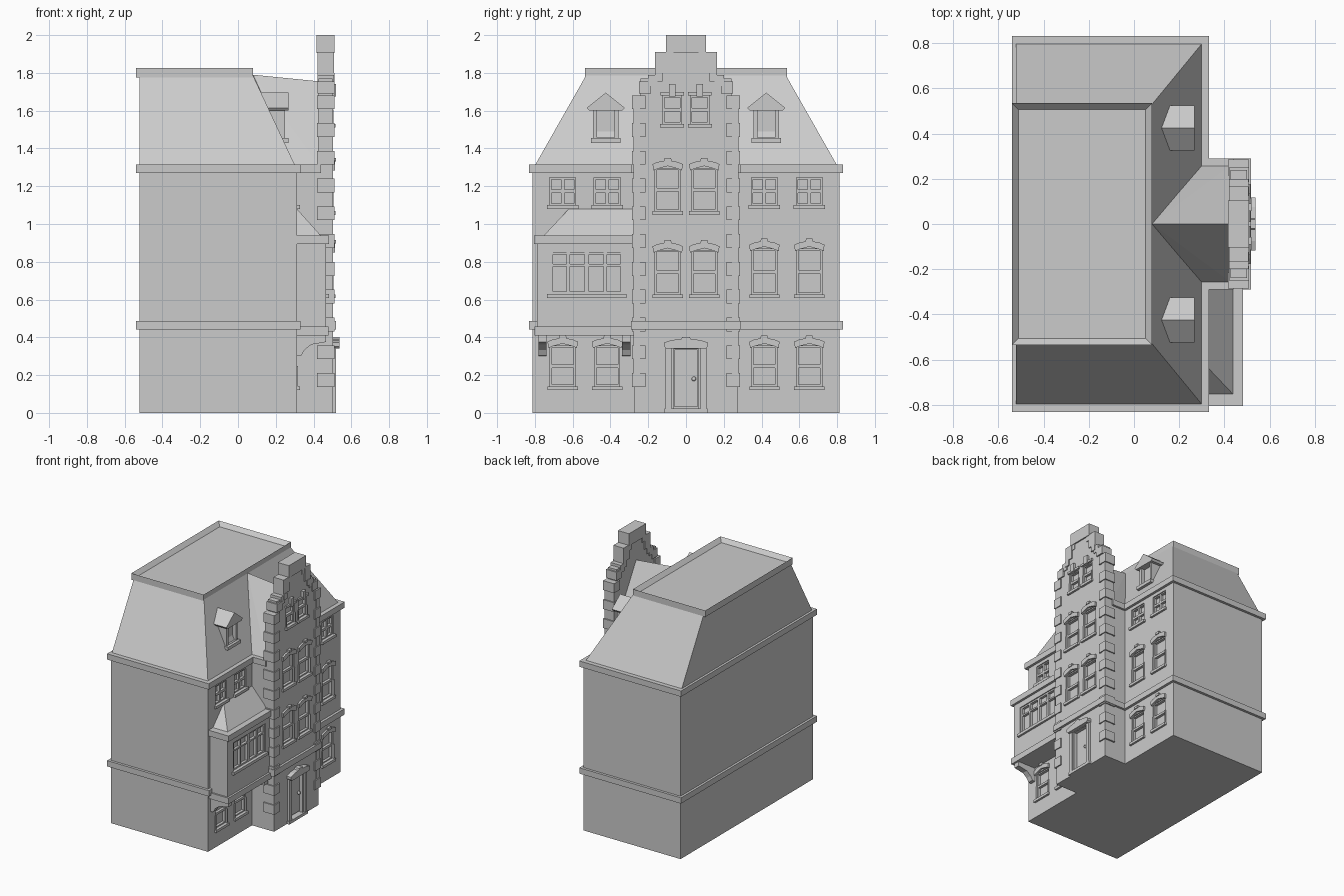
import bpy, bmesh
from mathutils import Vector

if "Cube" in bpy.data.objects:
    bpy.data.objects.remove(bpy.data.objects["Cube"])


def finish(name, bm):
    bmesh.ops.recalc_face_normals(bm, faces=bm.faces)
    me = bpy.data.meshes.new(name)
    bm.to_mesh(me)
    bm.free()
    ob = bpy.data.objects.new(name, me)
    bpy.context.collection.objects.link(ob)
    return ob


def prism(bm, pts, a0, a1, axis='x'):
    """Extrude a (y,z), (x,z) or (x,y) profile along x, y or z."""
    place = {'x': lambda p, a: (a, p[0], p[1]), 'y': lambda p, a: (p[0], a, p[1]),
             'z': lambda p, a: (p[0], p[1], a)}[axis]
    f = bm.faces.new([bm.verts.new(place(p, a0)) for p in pts])
    r = bmesh.ops.extrude_face_region(bm, geom=[f])
    d = Vector(place((0, 0), a1 - a0))
    bmesh.ops.translate(bm, vec=d, verts=[v for v in r['geom'] if isinstance(v, bmesh.types.BMVert)])


def box(bm, x0, x1, y0, y1, z0, z1):
    prism(bm, [(y0, z0), (y1, z0), (y1, z1), (y0, z1)], x0, x1)


def solid_box(name, *b):
    bm = bmesh.new()
    box(bm, *b)
    return finish(name, bm)


def solid_prism(name, pts, a0, a1, axis='x'):
    bm = bmesh.new()
    prism(bm, pts, a0, a1, axis)
    return finish(name, bm)


def hull(name, pts):
    bm = bmesh.new()
    bmesh.ops.convex_hull(bm, input=[bm.verts.new(p) for p in pts])
    return finish(name, bm)


def mirrored(half):
    """Full symmetric outline from its +y half, listed bottom to top."""
    return half + [(-y, z) for y, z in reversed(half) if y]


def cut(ob, openings, face, depth=0.028):
    bm = bmesh.new()
    for y0, y1, z0, z1 in openings:
        box(bm, face - depth, face + 0.1, y0, y1, z0, z1)
    cutter = finish('cutter', bm)
    cutter.hide_render = True
    m = ob.modifiers.new('openings', 'BOOLEAN')
    m.operation, m.solver, m.object = 'DIFFERENCE', 'EXACT', cutter
    bpy.context.view_layer.objects.active = ob
    bpy.ops.object.modifier_apply(modifier=m.name)
    bpy.data.objects.remove(cutter)


# Walls
main = solid_box('main_walls', -0.522, 0.312, -0.812, 0.812, 0, 1.30)
solid_box('tower_core', 0.28, 0.44, -0.273, 0.273, 0, 1.30)
gable = solid_prism('stepped_gable_wall', mirrored(
    [(.273, 0), (.273, 1.68), (.24, 1.68), (.24, 1.77), (.155, 1.77), (.155, 1.89),
     (.09, 1.89), (.09, 1.98)]), 0.427, 0.50)
bay = solid_box('bay_window_walls', 0.30, 0.465, -0.79, -0.27, 0.43, 0.91)


def band(name, z0, z1, front):
    half = [(0.332, 0.832), (0.332, 0.29), (front, 0.29)]
    pts = [(-0.54, 0.832)] + half + [(x, -y) for x, y in reversed(half)] + [(-0.54, -0.832)]
    solid_prism(name, pts, z0, z1, 'z')


band('lower_string_course', 0.442, 0.487, 0.518)
band('eaves_cornice', 1.27, 1.315, 0.44)

# Main mansard roof and its sunken flat top
hull('mansard_roof', [(x, s * y, z) for s in (-1, 1) for x, y, z in
     ((-.522, .80, 1.31), (.302, .80, 1.31), (-.522, .53, 1.785), (.08, .53, 1.785))])
bm = bmesh.new()
box(bm, -0.54, 0.08, -0.535, 0.535, 1.775, 1.825)
bm.normal_update()
top = max(bm.faces, key=lambda f: f.calc_center_median().z)
bmesh.ops.recalc_face_normals(bm, faces=bm.faces)
bmesh.ops.inset_region(bm, faces=[top], thickness=0.04, depth=0)
bmesh.ops.translate(bm, vec=(0, 0, -0.03), verts=top.verts)
finish('roof_parapet', bm)
hull('tower_cross_roof', [(.08, 0, 1.79), (.43, 0, 1.755), (.08, 0, 1.31)] +
     [(x, s * .26, 1.31) for x in (.30, .43) for s in (-1, 1)])

# Quoins on both tower corners, alternating long and short
bm = bmesh.new()
for s in (-1, 1):
    for k in range(11):
        z = 0.138 + 0.147 * k
        box(bm, .417, .51, *sorted((s * .215, s * .286)), z, z + .073)
        if k < 10:
            box(bm, .424, .503, *sorted((s * .243, s * .277)), z + .073, z + .147)
finish('corner_quoins', bm)

# Coping stones on the gable steps
bm = bmesh.new()
box(bm, .415, .51, -.105, .105, 1.905, 2.0)
for s in (-1, 1):
    for y0, y1, z0, z1, out in ((.065, .105, 1.865, 1.905, .505), (.095, .165, 1.80, 1.91, .507),
                                (.125, .165, 1.755, 1.80, .51), (.15, .20, 1.73, 1.79, .507),
                                (.185, .25, 1.69, 1.755, .51)):
        box(bm, .42, out, *sorted((s * y0, s * y1)), z0, z1)
finish('gable_coping', bm)


def window(name, face, y, z0, z1, hw=.066, head='arch', grid=False):
    """Frame, sashes, sill and head set into an opening; returns that opening."""
    bm = bmesh.new()
    t, b, f = .009, face - .03, face - .008
    zm = (z0 + z1) / 2
    for s in (-1, 1):
        box(bm, b, f, *sorted((y + s * (hw - t), y + s * hw)), z0, z1)
    for z in (z0, z1 - t):
        box(bm, b, f, y - hw + t, y + hw - t, z, z + t)
    box(bm, b, f, y - hw + t, y + hw - t, zm - t, zm + t)
    if grid:
        box(bm, b, f - .001, y - t, y + t, z0, z1)
    else:
        for s in (-1, 1):    # slim jamb strips beside the lower sash
            box(bm, face - .005, face + .006, *sorted((y + s * hw, y + s * (hw + .009))), z0, zm)
    box(bm, face - .03, face + .016, y - hw - .014, y + hw + .014, z0 - .02, z0)
    if head == 'arch':
        half = [(.052, -.002), (hw + .01, -.012), (hw + .014, .022), (.055, .033), (.02, .04),
                (.02, .048), (0, .051)]
        pts = [(y + p, z1 + q) for p, q in [(0, .012)] + half]
        pts += [(y - p, z1 + q) for p, q in reversed(half[:-1])]
        prism(bm, pts, face - .01, face + .014)
        box(bm, face - .01, face + .02, y - .017, y + .017, z1 + .036, z1 + .054)
    elif head == 'key':
        box(bm, face - .01, face + .02, y - .017, y + .017, z1 - .005, z1 + .06)
        box(bm, face - .01, face + .012, y - hw - .012, y + hw + .012, z1, z1 + .018)
    finish(name, bm)
    return (y - hw, y + hw, z0, z1)


# Wing windows (the left middle floor carries the bay instead)
holes = []
for y in (-.653, -.417, .415, .653):
    holes.append(window('ground_floor_window', .312, y, .14, .355))
    holes.append(window('upper_floor_window', .312, y, 1.10, 1.245, .069, None, True))
    if y > 0:
        holes.append(window('middle_floor_window', .312, y, .628, .868))
cut(main, holes, .312)

# Tower windows
holes = [(-.072, .072, .02, .345)]
for y in (-.097, .097):
    holes.append(window('tower_middle_window', .50, y, .628, .86))
    holes.append(window('tower_upper_window', .50, y, 1.068, 1.295))
    y *= .76
    holes.append(window('tower_attic_window', .50, y, 1.53, 1.68, .05, 'key'))
cut(gable, holes, .50)

# Front door with surround, hood, step and knob
solid_box('door_leaf', .46, .483, -.062, .062, .03, .335)
bm = bmesh.new()
for s in (-1, 1):
    box(bm, .49, .518, *sorted((s * .078, s * .108)), .02, .345)
    box(bm, .47, .508, *sorted((s * .066, s * .078)), .02, .345)
box(bm, .47, .508, -.066, .066, .337, .345)
box(bm, .46, .52, -.115, .115, 0, .022)
finish('door_surround', bm)
solid_prism('door_hood', mirrored([(.105, .34), (.117, .352), (.117, .372), (.075, .386), (.025, .39),
                                   (.02, .403)]), .49, .537)
bm = bmesh.new()
bmesh.ops.create_uvsphere(bm, u_segments=12, v_segments=8, radius=.012)
bmesh.ops.translate(bm, vec=(.493, .042, .18), verts=bm.verts)
finish('door_knob', bm)

# Bay window: base, eave, hipped roof, brackets and glazing bars
solid_box('bay_base', .30, .48, -.803, -.27, .41, .457)
solid_box('bay_eave', .30, .483, -.805, -.27, .895, .94)
hull('bay_roof', [(x, y, .935) for x in (.305, .442) for y in (-.757, -.272)] +
     [(.305, -.62, 1.08), (.312, -.62, 1.08), (.305, -.272, 1.08), (.312, -.272, 1.08)])
for y in (-.782, -.338):
    solid_prism('bay_bracket', [(.305, .30), (.335, .303), (.352, .333), (.388, .362), (.465, .375),
                                (.465, .415), (.305, .415)], y, y + .044, 'y')
y0, y1, z0, z1 = -.722, -.328, .63, .85
cut(bay, [(y0, y1, z0, z1)], .465)
bm = bmesh.new()
step = (y1 - y0) / 4
for i in range(5):
    w = .012 if i == 2 else .009
    yc = min(max(y0 + i * step, y0 + w), y1 - w)
    box(bm, .435, .458, yc - w, yc + w, z0, z1)
for z in (z0, .775, z1 - .012):
    box(bm, .435, .457, y0, y1, z, z + .012)
box(bm, .435, .481, y0 - .014, y1 + .014, z0 - .022, z0)
finish('bay_glazing_bars', bm)

# Dormers
for y in (-.425, .425):
    body = solid_box('dormer_body', .10, .248, y - .067, y + .067, 1.44, 1.625)
    cut(body, [(y - .047, y + .047, 1.457, 1.605)], .248, .03)
    solid_prism('dormer_roof', [(y - .088, 1.60), (y + .088, 1.60), (y + .10, 1.615), (y, 1.695),
                                (y - .10, 1.615)], .10, .268)
    solid_box('dormer_sill', .18, .268, y - .078, y + .078, 1.43, 1.455)
